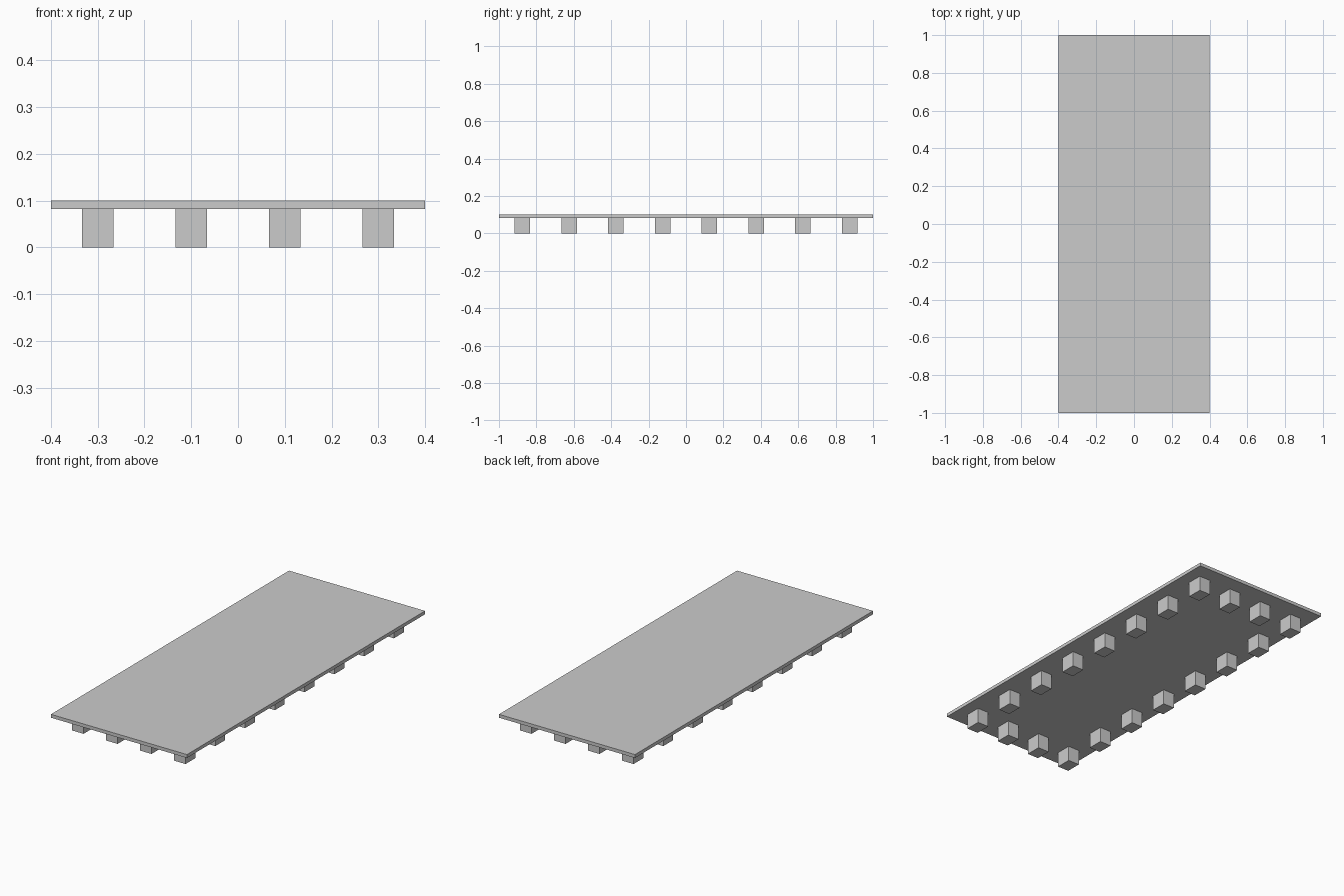
import bpy

if "Cube" in bpy.data.objects:
    bpy.data.objects.remove(bpy.data.objects["Cube"])

WIDTH, LENGTH, HEIGHT = 0.8, 2.0, 0.1
FOOT_H = 0.082
COLS, ROWS = 4, 8


def box(name, center, size):
    bpy.ops.mesh.primitive_cube_add(size=1, location=center)
    ob = bpy.context.object
    ob.name = name
    ob.scale = size
    bpy.ops.object.transform_apply(location=False, rotation=False, scale=True)
    return ob


# Flat top slab
box("top_slab", (0, 0, (FOOT_H + HEIGHT) / 2), (WIDTH, LENGTH, HEIGHT - FOOT_H))

# Support blocks around the perimeter, each a third of its grid cell
dx, dy = WIDTH / COLS, LENGTH / ROWS
for i in range(COLS):
    for j in range(ROWS):
        if i in (0, COLS - 1) or j in (0, ROWS - 1):
            x = -WIDTH / 2 + (i + 0.5) * dx
            y = -LENGTH / 2 + (j + 0.5) * dy
            box(f"support_block_{i}_{j}", (x, y, FOOT_H / 2), (dx / 3, dy / 3, FOOT_H))
